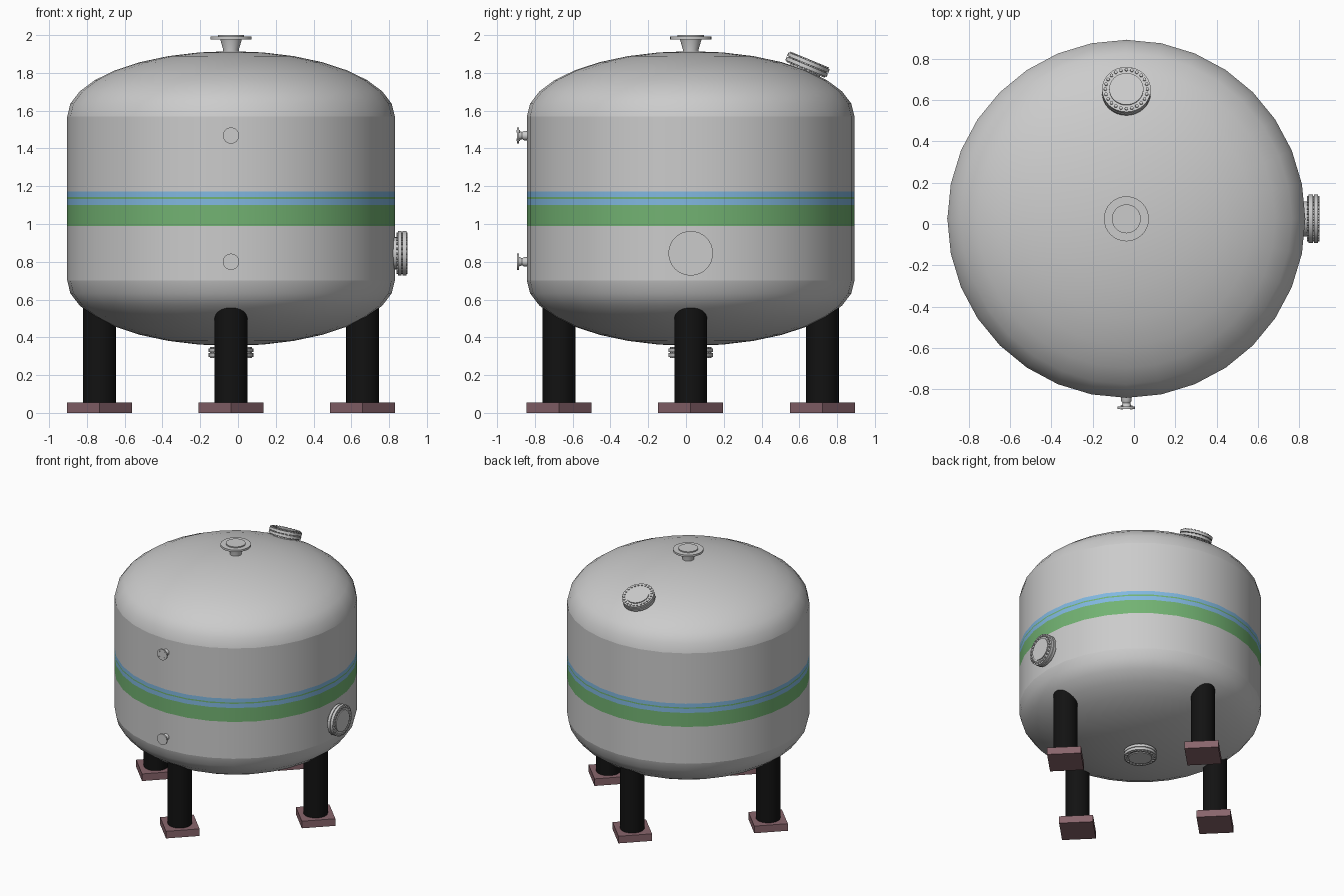
import bpy, bmesh, math
from mathutils import Matrix, Vector

if "Cube" in bpy.data.objects:
    bpy.data.objects.remove(bpy.data.objects["Cube"])

CX, CY, R = -0.037, 0.025, 0.867   # tank axis and radius


def material(name, color):
    m = bpy.data.materials.new(name)
    m.diffuse_color = (*color, 1)
    m.use_nodes = True
    m.node_tree.nodes["Principled BSDF"].inputs["Base Color"].default_value = m.diffuse_color
    return m


BLACK = material("leg_black", (0.006, 0.006, 0.006))
PLATE = material("plate_mauve", (0.25, 0.13, 0.15))
GREEN = material("stripe_green", (0.17, 0.45, 0.17))
BLUE = material("stripe_blue", (0.22, 0.48, 0.75))


def finish(name, bm, mat=None, angle=35):
    bmesh.ops.recalc_face_normals(bm, faces=bm.faces[:])
    me = bpy.data.meshes.new(name)
    bm.to_mesh(me)
    bm.free()
    ob = bpy.data.objects.new(name, me)
    bpy.context.collection.objects.link(ob)
    if mat:
        me.materials.append(mat)
    bpy.ops.object.select_all(action='DESELECT')
    ob.select_set(True)
    bpy.context.view_layer.objects.active = ob
    bpy.ops.object.shade_smooth_by_angle(angle=math.radians(angle))
    return ob


def frame(origin, axis):
    return Matrix.Translation(origin) @ Vector((0, 0, 1)).rotation_difference(Vector(axis)).to_matrix().to_4x4()


def lathe(name, profile, mtx, n=32, mat=None):
    """Revolve (radius, height) points around the local z axis."""
    bm = bmesh.new()
    rings = []
    for r, z in profile:
        if r < 1e-6:
            rings.append([bm.verts.new(mtx @ Vector((0, 0, z)))] * n)
        else:
            rings.append([bm.verts.new(mtx @ Vector((r * math.cos(a), r * math.sin(a), z)))
                          for a in (2 * math.pi * i / n for i in range(n))])
    for a, b in zip(rings, rings[1:]):
        for i in range(n):
            j = (i + 1) % n
            bm.faces.new(list(dict.fromkeys((a[i], a[j], b[j], b[i]))))
    return finish(name, bm, mat)


def bolts(name, mtx, count, ring, radius, z0, z1, phase=0.0):
    bm = bmesh.new()
    for i in range(count):
        a = 2 * math.pi * i / count + phase
        pos = Matrix.Translation((ring * math.cos(a), ring * math.sin(a), (z0 + z1) / 2))
        bmesh.ops.create_cone(bm, cap_ends=True, segments=8, radius1=radius, radius2=radius,
                              depth=z1 - z0, matrix=mtx @ pos)
    return finish(name, bm)


# Tank shell: stacked cylinder bands with painted stripes
axis = Matrix.Translation((CX, CY, 0))
bands = [("shell_lower", 0.70, 0.99, None), ("stripe_green_wide", 0.99, 1.10, GREEN),
         ("stripe_blue_lower", 1.10, 1.133, BLUE), ("stripe_green_thin", 1.133, 1.143, GREEN),
         ("stripe_blue_upper", 1.143, 1.173, BLUE), ("shell_upper", 1.173, 1.57, None)]
for name, z0, z1, mat in bands:
    lathe(name, [(R, z0), (R, z1)], axis, mat=mat)

# Elliptical heads
for name, z, h in (("top_head", 1.57, 0.345), ("bottom_head", 0.70, -0.345)):
    arc = [math.pi / 2 * i / 8 for i in range(9)]
    lathe(name, [(R * math.cos(t), z + h * math.sin(t)) for t in arc], axis)

# Legs and diamond-set foot plates
for i, side in enumerate(("right", "back", "left", "front")):
    a = i * math.pi / 2
    pos = Matrix.Translation((CX + 0.697 * math.cos(a), CY + 0.697 * math.sin(a), 0))
    lathe(side + "_leg", [(0, 0.05), (0.087, 0.05), (0.087, 0.60), (0, 0.60)], pos, mat=BLACK)
    lathe(side + "_foot_plate", [(0, 0), (0.172, 0), (0.172, 0.056), (0, 0.056)], pos, n=4, mat=PLATE)


# Manways: neck, flange, gasket, bolted cover
def manway(name, origin, direction):
    m = frame(origin, direction)
    lathe(name + "_neck_flange", [(0.085, -0.06), (0.085, 0.018), (0.118, 0.018), (0.118, 0.038),
                                  (0.088, 0.038), (0.088, 0.044)], m)
    lathe(name + "_cover", [(0, 0.043), (0.118, 0.043), (0.118, 0.063), (0.083, 0.063),
                            (0.083, 0.070), (0, 0.070)], m)
    bolts(name + "_bolts", m, 24, 0.102, 0.008, 0.011, 0.070)


tilt = math.radians(22.5)
manway("side_manway", (0.828, CY, 0.845), (1, 0, 0))
manway("bottom_manway", (CX, CY, 0.36), (0, 0, -1))
manway("top_manway", (CX, 0.628, 1.806), (0, math.sin(tilt), math.cos(tilt)))

# Top nozzle with flared neck
lathe("top_nozzle", [(0.042, 1.89), (0.042, 1.925), (0.057, 1.977), (0.109, 1.977),
                     (0.109, 1.992), (0.07, 1.992), (0.07, 2.0), (0, 2.0)], axis)

# Small front nozzles
for name, z in (("upper_front_nozzle", 1.468), ("lower_front_nozzle", 0.80)):
    m = frame((CX, CY - R, z), (0, -1, 0))
    lathe(name, [(0.025, -0.02), (0.025, 0.015), (0.019, 0.025), (0.025, 0.042), (0.043, 0.042),
                 (0.043, 0.053), (0, 0.053)], m)
    if name.startswith("upper"):
        bolts(name + "_bolts", m, 4, 0.032, 0.006, 0.036, 0.056, math.pi / 4)
